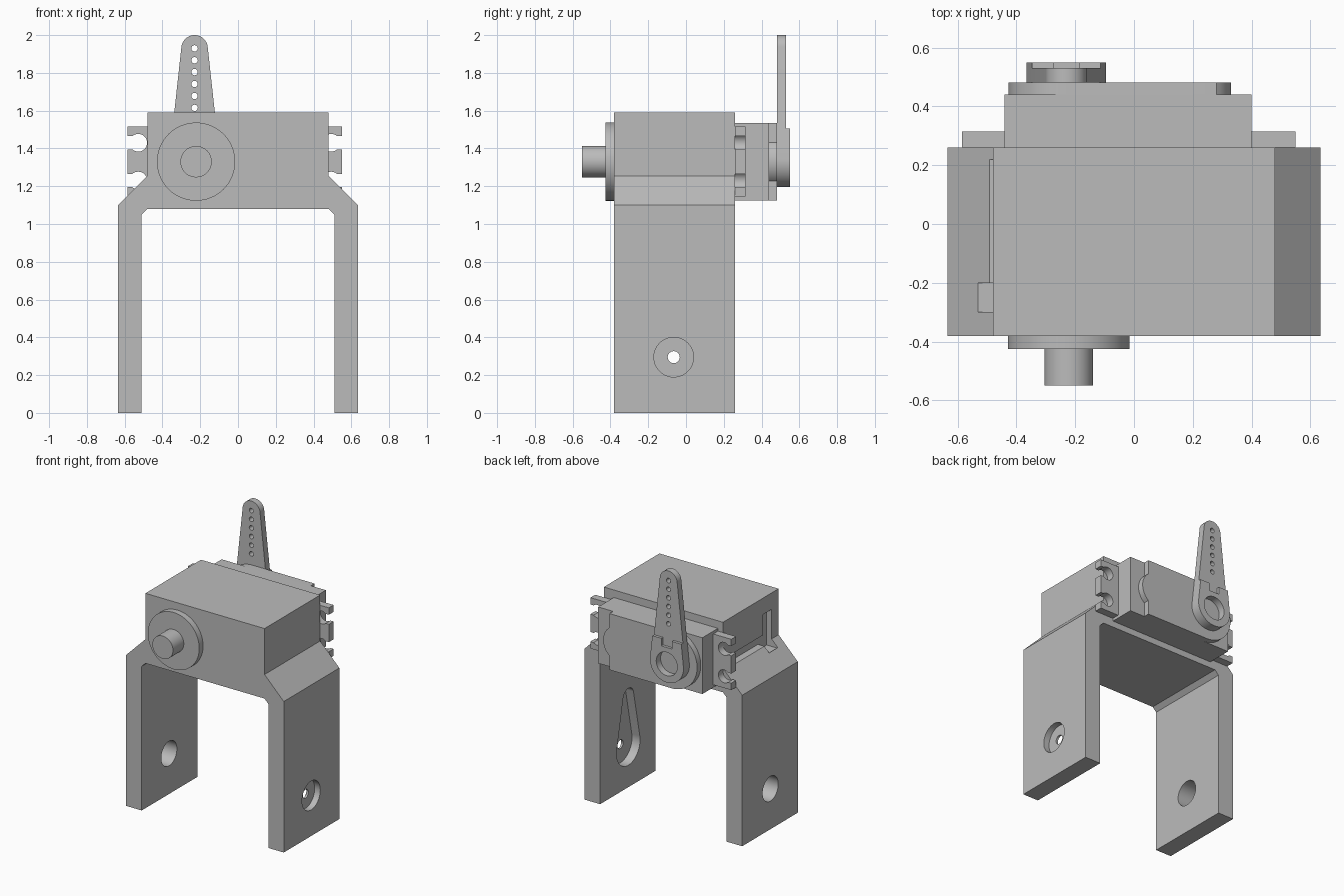
import bpy, bmesh, math

if "Cube" in bpy.data.objects:
    bpy.data.objects.remove(bpy.data.objects["Cube"])

gray = bpy.data.materials.new("matte_gray")
gray.diffuse_color = (0.5, 0.5, 0.5, 1)
gray.use_nodes = True
gray.node_tree.nodes["Principled BSDF"].inputs["Base Color"].default_value = gray.diffuse_color


def prism(name, pts, axis, a, b):
    """Extrude a closed outline along x (pts are y,z) or y (pts are x,z)."""
    bm = bmesh.new()
    place = (lambda p, t: (t, p[0], p[1])) if axis == 'X' else (lambda p, t: (p[0], t, p[1]))
    lo = [bm.verts.new(place(p, a)) for p in pts]
    hi = [bm.verts.new(place(p, b)) for p in pts]
    bm.faces.new(lo)
    bm.faces.new(hi)
    n = len(pts)
    for i in range(n):
        j = (i + 1) % n
        bm.faces.new((lo[i], lo[j], hi[j], hi[i]))
    bmesh.ops.recalc_face_normals(bm, faces=bm.faces)
    me = bpy.data.meshes.new(name)
    bm.to_mesh(me)
    bm.free()
    me.materials.append(gray)
    ob = bpy.data.objects.new(name, me)
    bpy.context.collection.objects.link(ob)
    return ob


def rect(x0, x1, z0, z1):
    return [(x0, z0), (x1, z0), (x1, z1), (x0, z1)]


def arc(cx, cz, r, a0, a1, n):
    return [(cx + r * math.cos(a0 + (a1 - a0) * i / n),
             cz + r * math.sin(a0 + (a1 - a0) * i / n)) for i in range(n + 1)]


def circle(cx, cz, r, n=48):
    return arc(cx, cz, r, 0, 2 * math.pi, n)[:-1]


def teardrop(cx, z0, r0, z1, r1):
    """Large circle below, small circle above, joined by tangents."""
    t = math.asin((r0 - r1) / (z1 - z0))
    return (arc(cx, z1, r1, t, math.pi - t, 20)
            + arc(cx, z0, r0, math.pi - t, 2 * math.pi + t, 40))


def boolean(ob, tools, op='DIFFERENCE'):
    """Apply each tool to the object, then delete the tool."""
    bpy.context.view_layer.objects.active = ob
    for tool in tools:
        m = ob.modifiers.new("cut", 'BOOLEAN')
        m.operation = op
        m.solver = 'EXACT'
        m.object = tool
        bpy.ops.object.modifier_apply(modifier=m.name)
        bpy.data.objects.remove(tool)


SX, SZ = -0.222, 1.33     # servo shaft axis
HX = -0.23                # horn centre
PY, PZ = -0.065, 0.295    # leg pivot axis

# Bracket: two legs, sloped shoulders and the servo housing
half = [(0.51, 0), (0.635, 0), (0.635, 1.10), (0.48, 1.255), (0.48, 1.59)]
outline = half + [(-x, z) for x, z in reversed(half)]
outline += [(-0.51, 1.05), (-0.48, 1.08), (0.48, 1.08), (0.51, 1.05)]
bracket = prism("bracket", outline, 'Y', -0.38, 0.26)
boolean(bracket, [
    # right leg: round outer recess, horn-shaped inner recess, screw hole
    prism("outer_recess", circle(PY, PZ, 0.105), 'X', 0.59, 0.7),
    prism("horn_recess", teardrop(PY, PZ, 0.135, 0.66, 0.06), 'X', 0.45, 0.575),
    prism("screw_hole", circle(PY, PZ, 0.032, 24), 'X', 0.4, 0.7),
    # left leg: pivot hole
    prism("pivot_hole", circle(PY, PZ, 0.09), 'X', -0.7, -0.4),
    # cable channel in the left wall
    prism("cable_channel", [(-0.30, 1.20), (-0.20, 1.20), (-0.20, 1.243), (0.22, 1.243),
                            (0.22, 1.32), (-0.20, 1.32), (-0.20, 1.47), (-0.30, 1.47)],
          'X', -0.53, -0.44),
])

# Front pivot boss and pin
prism("pivot_boss", circle(SX, SZ, 0.207, 64), 'Y', -0.425, -0.38)
prism("pivot_pin", circle(SX, SZ, 0.083), 'Y', -0.55, -0.425)

# Servo case, mounting flange with open screw slots, and stepped lid
prism("servo_case", rect(-0.44, 0.40, 1.125, 1.535), 'Y', 0.26, 0.44)
flange = prism("servo_flange", rect(-0.585, 0.55, 1.145, 1.515), 'Y', 0.26, 0.315)
slots = []
for x, end in ((-0.528, -0.62), (0.493, 0.6)):
    for z in (SZ - 0.1, SZ + 0.1):
        slots.append(prism("slot_hole", circle(x, z, 0.047, 32), 'Y', 0.2, 0.4))
        slots.append(prism("slot_mouth", rect(min(x, end), max(x, end), z - 0.035, z + 0.035),
                           'Y', 0.2, 0.4))
boolean(flange, slots)
lid_arc = arc(SX, SZ, 0.205, math.pi / 2, 1.5 * math.pi, 32)
bulge = arc(0.20, SZ, 0.13, -0.9, 0.9, 16)
prism("servo_lid", lid_arc + [(0.28, 1.125)] + bulge + [(0.28, 1.535)], 'Y', 0.44, 0.482)

# Servo horn: tapered arm with a raised, notched hub
horn = prism("servo_horn", teardrop(HX, SZ, 0.135, 1.93, 0.07), 'Y', 0.482, 0.53)
hub = prism("horn_hub", teardrop(HX, SZ, 0.135, 1.93, 0.07), 'Y', 0.51, 0.55)
boolean(hub, [prism("hub_trim", rect(-0.5, 0.1, 1.505, 2.1), 'Y', 0.4, 0.6),
              prism("hub_notch", rect(-0.272, -0.187, 1.45, 1.6), 'Y', 0.4, 0.6)])
boolean(horn, [hub], 'UNION')
holes = [prism("horn_hole", circle(HX, 1.93 - 0.063 * i, 0.017, 16), 'Y', 0.4, 0.6)
         for i in range(6)]
holes.append(prism("hub_recess", circle(HX, SZ, 0.085), 'Y', 0.50, 0.6))
boolean(horn, holes)

# Smooth the round walls, keep hard edges
for ob in bpy.context.collection.objects:
    bpy.ops.object.select_all(action='DESELECT')
    ob.select_set(True)
    bpy.context.view_layer.objects.active = ob
    bpy.ops.object.shade_smooth_by_angle(angle=math.radians(30))
